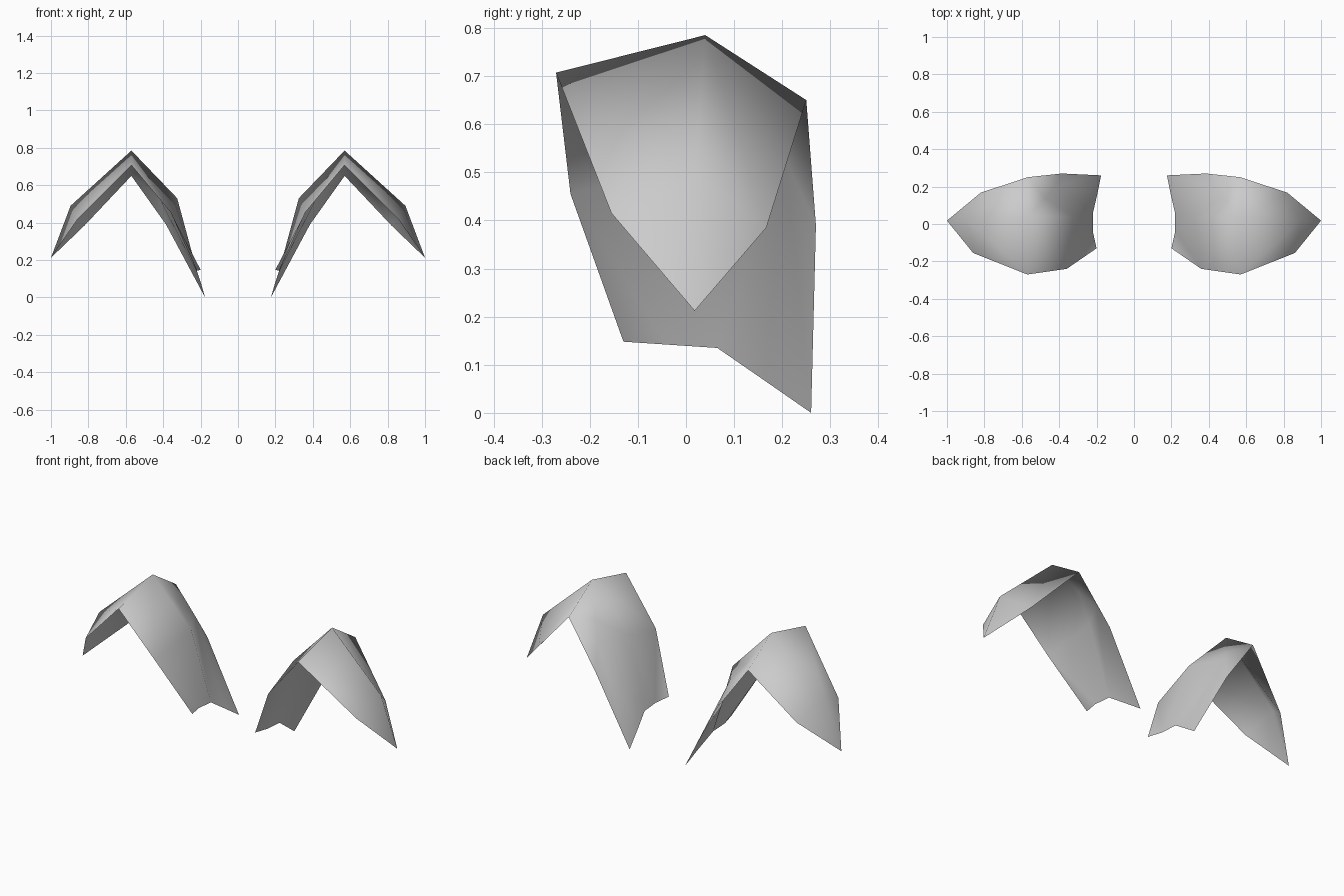
import bpy, bmesh

if "Cube" in bpy.data.objects:
    bpy.data.objects.remove(bpy.data.objects["Cube"])

# Control points of one bent pad (right side): ridge, inner flap, outer flap
P = {
    "ridge_f": (0.57, -0.27, 0.707), "ridge_m": (0.57, 0.04, 0.785), "ridge_b": (0.57, 0.25, 0.65),
    "in_f": (0.36, -0.24, 0.455), "in_m": (0.325, 0.04, 0.53), "in_b": (0.385, 0.27, 0.39),
    "end_f": (0.20, -0.13, 0.148), "end_c": (0.22, -0.04, 0.142),
    "end_m": (0.218, 0.065, 0.135), "end_b": (0.176, 0.26, 0.0),
    "out_f": (0.86, -0.155, 0.415), "out_m": (0.895, 0.02, 0.49), "out_b": (0.82, 0.167, 0.385),
    "tip": (1.0, 0.018, 0.212),
    # notch and crease along the back of the inner flap
    "notch": (0.475, 0.14, 0.615), "crease": (0.42, 0.205, 0.53), "crease_end": (0.195, 0.165, 0.066),
}

FACES = [
    # outer flap
    "ridge_f out_f out_m ridge_m", "ridge_m out_m out_b ridge_b",
    "out_f tip out_m", "out_m tip out_b",
    # inner flap, main surface
    "in_f ridge_f ridge_m in_m", "end_f in_f end_c", "end_c in_f in_m", "end_c in_m end_m",
    "ridge_m ridge_b notch", "in_m ridge_m notch", "in_m notch crease",
    "end_m in_m crease", "end_m crease crease_end",
    # steep strip along the back edge
    "notch ridge_b crease", "crease ridge_b in_b",
    "crease in_b end_b", "crease crease_end end_b",
]

bm = bmesh.new()
v = {name: bm.verts.new(co) for name, co in P.items()}
for f in FACES:
    bm.faces.new([v[n] for n in f.split()])
# One consistent winding, facing up
bmesh.ops.recalc_face_normals(bm, faces=bm.faces)
if sum(f.normal.z for f in bm.faces) < 0:
    bmesh.ops.reverse_faces(bm, faces=bm.faces)
mesh = bpy.data.meshes.new("shoulder_pads")
bm.to_mesh(mesh)
bm.free()

pads = bpy.data.objects.new("shoulder_pads", mesh)
bpy.context.collection.objects.link(pads)

# Second pad mirrored across x
mirror = pads.modifiers.new("mirror", 'MIRROR')
mirror.use_mirror_merge = False

bpy.context.view_layer.objects.active = pads
pads.select_set(True)
bpy.ops.object.shade_smooth()
